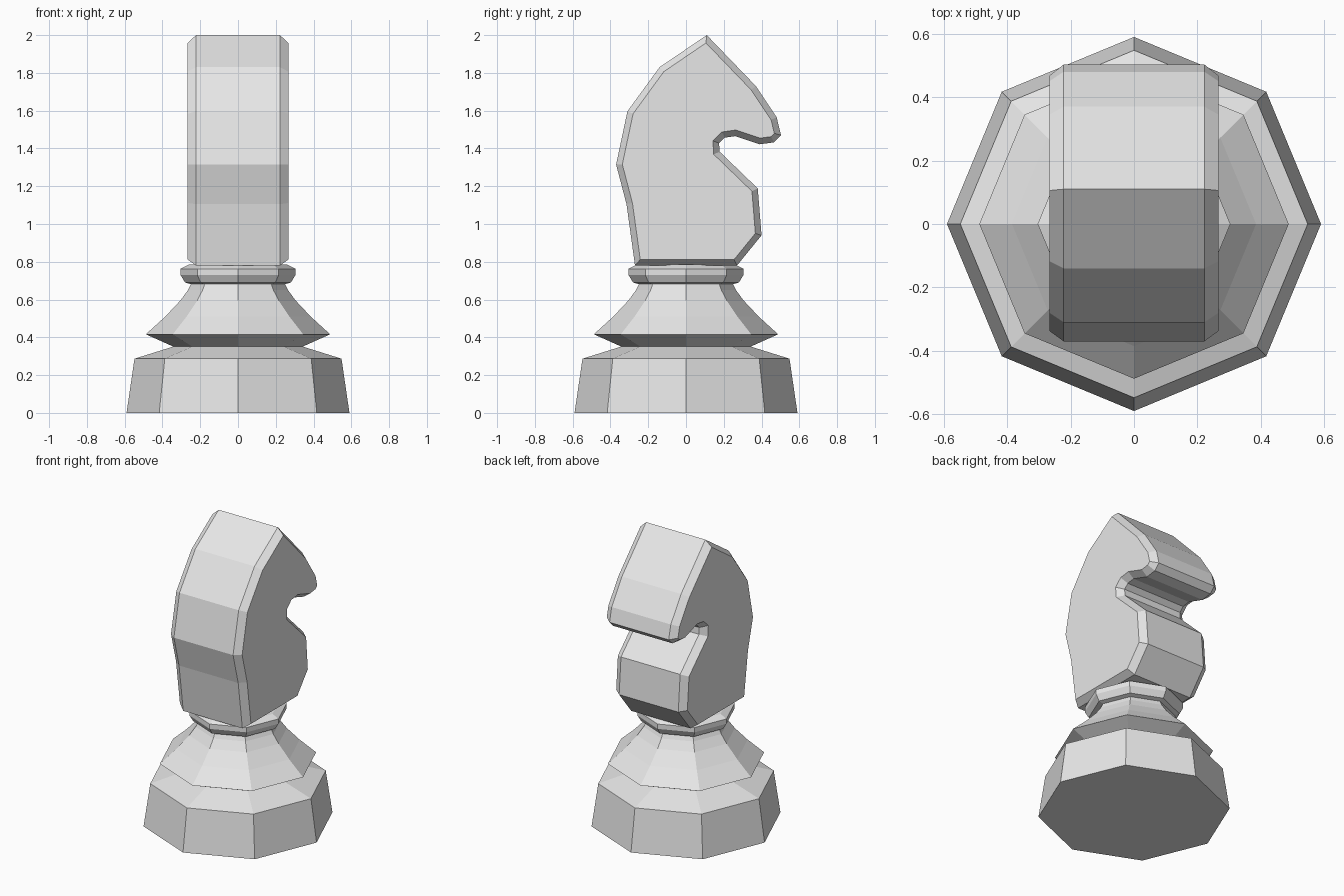
import bpy, bmesh, math
from mathutils import Vector

cube = bpy.data.objects.get("Cube")
if cube:
    bpy.data.objects.remove(cube, do_unlink=True)

grey = bpy.data.materials.new("light grey")
grey.use_nodes = True
COLOUR = (0.8, 0.8, 0.8, 1)
grey.diffuse_color = COLOUR
grey.node_tree.nodes["Principled BSDF"].inputs["Base Color"].default_value = COLOUR


def loft(name, rings):
    """Bridge equal-sized closed rings of points and cap both ends."""
    bm = bmesh.new()
    loops = [[bm.verts.new(p) for p in ring] for ring in rings]
    for a, b in zip(loops, loops[1:]):
        for i in range(len(a)):
            j = (i + 1) % len(a)
            bm.faces.new((a[i], a[j], b[j], b[i]))
    bm.faces.new(loops[0][::-1])
    bm.faces.new(loops[-1])
    bmesh.ops.recalc_face_normals(bm, faces=bm.faces)
    mesh = bpy.data.meshes.new(name)
    bm.to_mesh(mesh)
    bm.free()
    mesh.materials.append(grey)
    obj = bpy.data.objects.new(name, mesh)
    bpy.context.collection.objects.link(obj)
    return obj


def turned(name, profile, sides=8):
    """Faceted turned part from (radius, height) pairs."""
    angles = [math.tau * i / sides for i in range(sides)]
    return loft(name, [[(r * math.cos(a), r * math.sin(a), z) for a in angles]
                       for r, z in profile])


def inset(points, d):
    """Shrink a clockwise outline by d with mitred corners."""
    out = []
    for i, p in enumerate(points):
        u = (p - points[i - 1]).normalized()
        v = (points[(i + 1) % len(points)] - p).normalized()
        nu, nv = Vector((u.y, -u.x)), Vector((v.y, -v.x))
        out.append(p + (nu + nv) * d / (1 + nu.dot(nv)))
    return out


# Turned foot, skirt and collar
turned("base", [(0.59, 0), (0.548, 0.287), (0.33, 0.355)])
turned("skirt", [(0.34, 0.35), (0.488, 0.416), (0.385, 0.51), (0.305, 0.595),
                 (0.265, 0.65), (0.245, 0.69)])
turned("collar", [(0.25, 0.682), (0.28, 0.69), (0.304, 0.73), (0.304, 0.763),
                  (0.26, 0.785)])

# Head outline in (y, z), clockwise from the crown
outline = [Vector(p) for p in (
    (0.11, 2.0), (0.37, 1.73), (0.48, 1.565), (0.503, 1.47), (0.465, 1.432),
    (0.39, 1.422), (0.26, 1.465), (0.205, 1.457), (0.175, 1.428),
    (0.178, 1.383), (0.38, 1.188), (0.4, 0.94), (0.27, 0.78), (-0.27, 0.78),
    (-0.315, 1.105), (-0.37, 1.315), (-0.31, 1.597), (-0.14, 1.83))]
face = inset(outline, 0.032)

# Chamfered head slab
loft("head", [[(x, p.x, p.y) for p in ring] for x, ring in (
    (-0.267, face), (-0.222, outline), (0.222, outline), (0.267, face))])
